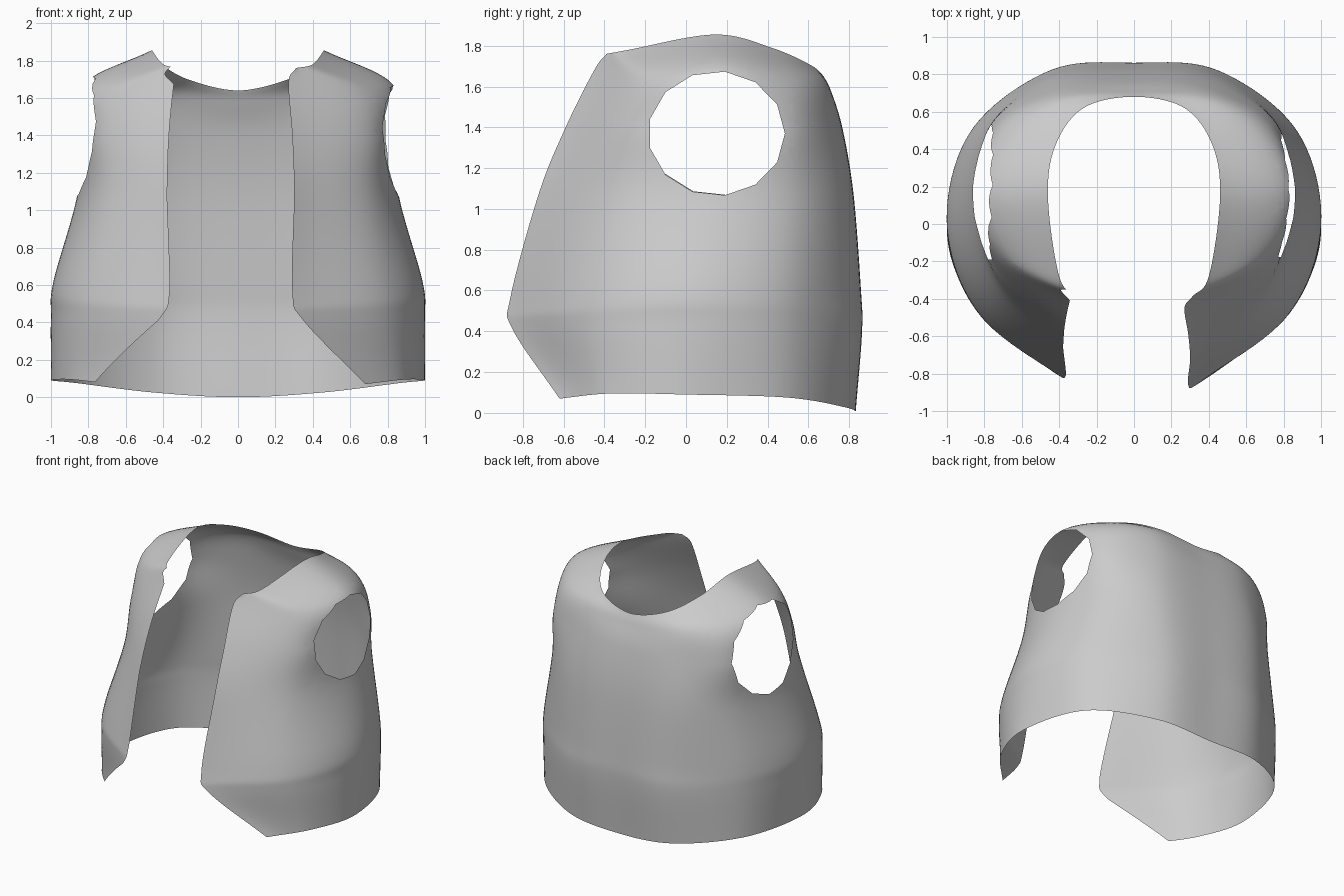
import bpy, bmesh
from math import sin, cos, pi, floor
from mathutils import Vector

if "Cube" in bpy.data.objects:
    bpy.data.objects.remove(bpy.data.objects["Cube"])

# Right half of the vest: each row runs back centre -> side -> front edge,
# rows go from hem to neckline
ROWS = [
    [(0, .83, 0), (.45, .79, .025), (.86, .50, .075), (1, 0, .09), (.90, -.37, .095), (.68, -.62, .07)],
    [(0, .86, .40), (.45, .82, .41), (.87, .50, .43), (1, 0, .43), (.83, -.48, .42), (.35, -.85, .41)],
    [(0, .855, .62), (.45, .81, .62), (.86, .50, .62), (.985, 0, .62), (.80, -.48, .60), (.29, -.86, .57)],
    [(0, .82, 1.08), (.45, .78, 1.08), (.77, .53, 1.08), (.86, .10, 1.07), (.72, -.36, 1.08), (.30, -.72, 1.08)],
    [(0, .765, 1.4), (.42, .735, 1.4), (.76, .53, 1.4), (.83, .15, 1.4), (.73, -.26, 1.4), (.29, -.59, 1.4)],
    [(0, .71, 1.57), (.40, .68, 1.61), (.68, .50, 1.64), (.83, .16, 1.67), (.68, -.20, 1.64), (.27, -.45, 1.68)],
    [(0, .68, 1.64), (.27, .62, 1.70), (.42, .42, 1.79), (.46, .14, 1.855), (.40, -.28, 1.78), (.31, -.39, 1.76)],
]
# How far the left front panel reaches into the last span, per row
LEFT_REACH = [.64, .85, .86, .82, .83, .83, .45]


def spline(pts, t):
    """Catmull-Rom through pts at parameter t (one unit per span)."""
    i = min(max(int(floor(t)), 0), len(pts) - 2)
    f = t - i
    b, c = pts[i], pts[i + 1]
    a = pts[i - 1] if i > 0 else b * 2 - c
    d = pts[i + 2] if i + 2 < len(pts) else c * 2 - b
    return (b * 2 + (c - a) * f + (a * 2 - b * 5 + c * 4 - d) * f ** 2
            + (b * 3 - a - c * 3 + d) * f ** 3) * .5


def full_row(row):
    left = [Vector((-x, y, z)) for x, y, z in row[:0:-1]]
    return left + [Vector(p) for p in row]


columns = list(zip(*[full_row(r) for r in ROWS]))
NU, NV = 100, 60
bm = bmesh.new()

# Body surface
grid = []
for j in range(NV + 1):
    v = j / NV * (len(ROWS) - 1)
    k = min(int(v), len(ROWS) - 2)
    reach = LEFT_REACH[k] + (LEFT_REACH[k + 1] - LEFT_REACH[k]) * (v - k)
    ring = [spline(c, v) for c in columns]
    line = []
    for i in range(NU + 1):
        s = i / NU * 2 - 1
        u = 5 + s * (5 if s > 0 else 4 + reach)
        line.append(bm.verts.new(spline(ring, u)))
    grid.append(line)
for j in range(NV):
    for i in range(NU):
        bm.faces.new((grid[j][i], grid[j + 1][i], grid[j + 1][i + 1], grid[j][i + 1]))


# Armholes: slice along a polygon seen from the side, then drop the inside
def armhole(side, cy, cz, ry, rz, n=13):
    ring = [(cy + ry * cos(2 * pi * k / n), cz + rz * sin(2 * pi * k / n)) for k in range(n)]
    planes = []
    for (y0, z0), (y1, z1) in zip(ring, ring[1:] + ring[:1]):
        planes.append((Vector((0, y0, z0)), Vector((0, z1 - z0, y0 - y1)).normalized()))
    for co, no in planes:
        faces = [f for f in bm.faces if f.calc_center_median().x * side > .5
                 and abs(f.calc_center_median().y - cy) < ry + .06
                 and abs(f.calc_center_median().z - cz) < rz + .06]
        edges = {e for f in faces for e in f.edges}
        verts = {w for f in faces for w in f.verts}
        bmesh.ops.bisect_plane(bm, geom=list(verts) + list(edges) + faces,
                               plane_co=co, plane_no=no, dist=1e-5)
    inside = []
    for f in bm.faces:
        c = f.calc_center_median()
        if c.x * side > .5 and all((c - co).dot(no) < 0 for co, no in planes):
            inside.append(f)
    bmesh.ops.delete(bm, geom=inside, context='FACES')


armhole(1, .15, 1.37, .335, .305)
armhole(-1, .165, 1.395, .365, .33)

# Outward normals and smooth shading
bm.normal_update()
if sum(f.normal.dot(Vector((f.calc_center_median().x, f.calc_center_median().y, 0))) for f in bm.faces) < 0:
    bmesh.ops.reverse_faces(bm, faces=bm.faces[:])
for f in bm.faces:
    f.smooth = True

mesh = bpy.data.meshes.new("vest")
bm.to_mesh(mesh)
bm.free()
vest = bpy.data.objects.new("vest", mesh)
bpy.context.collection.objects.link(vest)
